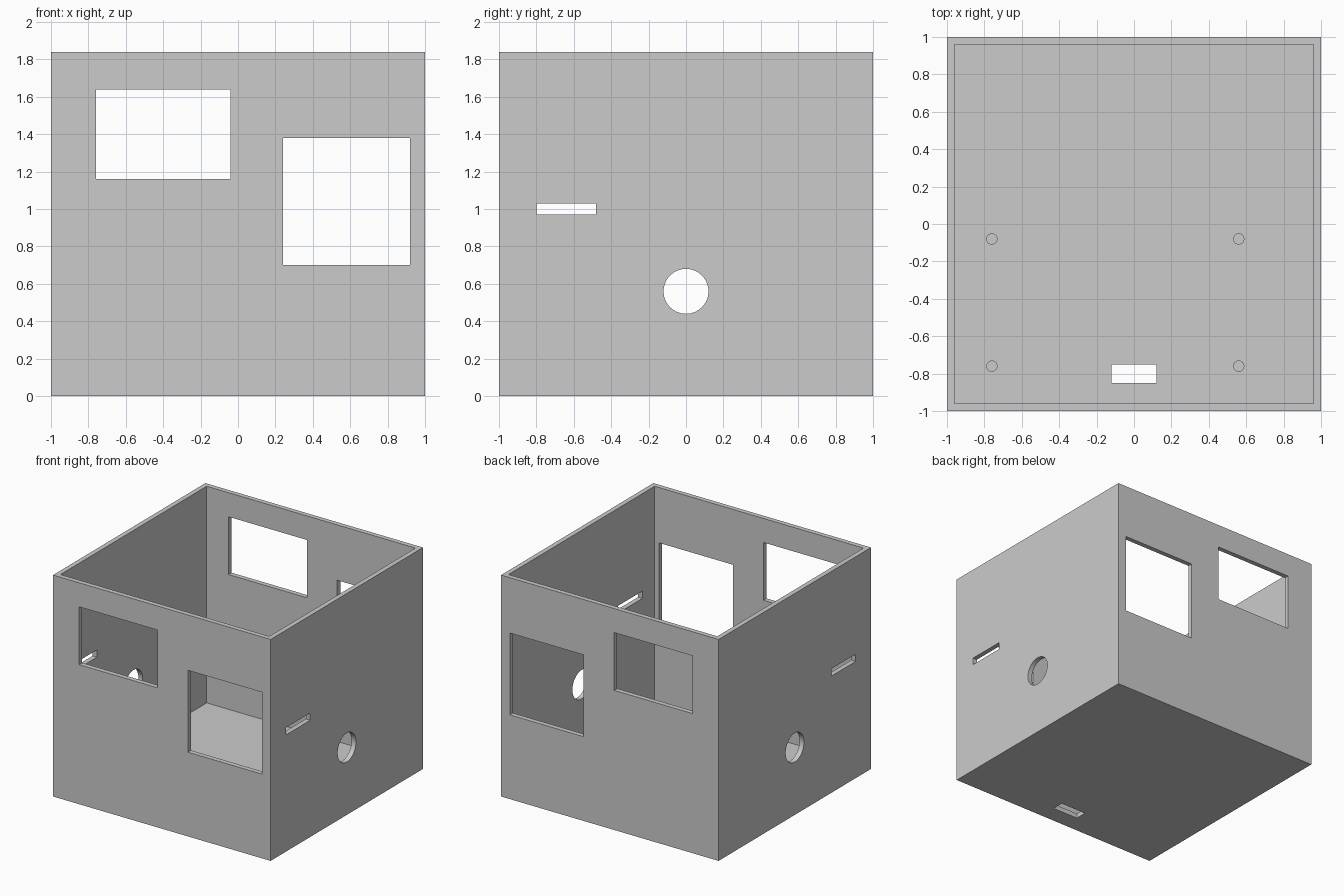
import bpy

cube = bpy.data.objects.get("Cube")
if cube:
    bpy.data.objects.remove(cube, do_unlink=True)

WALL = 0.04
HEIGHT = 1.84

grey = bpy.data.materials.new("plain grey")
grey.use_nodes = True
colour = (0.6, 0.6, 0.6, 1)
grey.diffuse_color = colour
grey.node_tree.nodes["Principled BSDF"].inputs["Base Color"].default_value = colour


def box(name, low, high):
    """Box between two opposite corners."""
    centre = [(a + b) / 2 for a, b in zip(low, high)]
    bpy.ops.mesh.primitive_cube_add(size=1, location=centre)
    ob = bpy.context.object
    ob.name = name
    ob.scale = [b - a for a, b in zip(low, high)]
    bpy.ops.object.transform_apply(location=False, rotation=False, scale=True)
    ob.data.materials.append(grey)
    return ob


def cylinder(name, radius, depth, centre, rotation=(0, 0, 0)):
    bpy.ops.mesh.primitive_cylinder_add(vertices=64, radius=radius, depth=depth,
                                        location=centre, rotation=rotation)
    ob = bpy.context.object
    ob.name = name
    ob.data.materials.append(grey)
    return ob


# Outer shell
case = box("open_case", (-1, -1, 0), (1, 1, HEIGHT))

# Cavity, openings through opposite walls, and floor slot
inner = 1 - WALL
cutters = [
    box("cavity_cutter", (-inner, -inner, WALL), (inner, inner, HEIGHT + 1)),
    box("wide_window_cutter", (-0.76, -2, 1.16), (-0.04, 2, 1.64)),
    box("square_window_cutter", (0.24, -2, 0.70), (0.92, 2, 1.38)),
    box("side_slot_cutter", (-2, -0.80, 0.97), (2, -0.48, 1.03)),
    cylinder("side_hole_cutter", 0.12, 4, (0, 0, 0.56), (0, 1.570796, 0)),
    box("floor_slot_cutter", (-0.12, -0.85, -1), (0.12, -0.75, 0.3)),
]
bpy.context.view_layer.objects.active = case
for cutter in cutters:
    cut = case.modifiers.new(cutter.name, "BOOLEAN")
    cut.operation = "DIFFERENCE"
    cut.solver = "EXACT"
    cut.object = cutter
    bpy.ops.object.modifier_apply(modifier=cut.name)
for cutter in cutters:
    bpy.data.objects.remove(cutter, do_unlink=True)

# Short mounting pegs on the floor
pegs = []
for x, side in ((-0.76, "right"), (0.56, "left")):
    for y, end in ((-0.76, "front"), (-0.08, "back")):
        pegs.append(cylinder(f"{end}_{side}_peg", 0.03, 0.1, (x, y, 0.07)))

# Smooth round faces, sharp edges elsewhere
bpy.ops.object.select_all(action="DESELECT")
for ob in [case] + pegs:
    ob.select_set(True)
bpy.context.view_layer.objects.active = case
bpy.ops.object.shade_smooth_by_angle()
